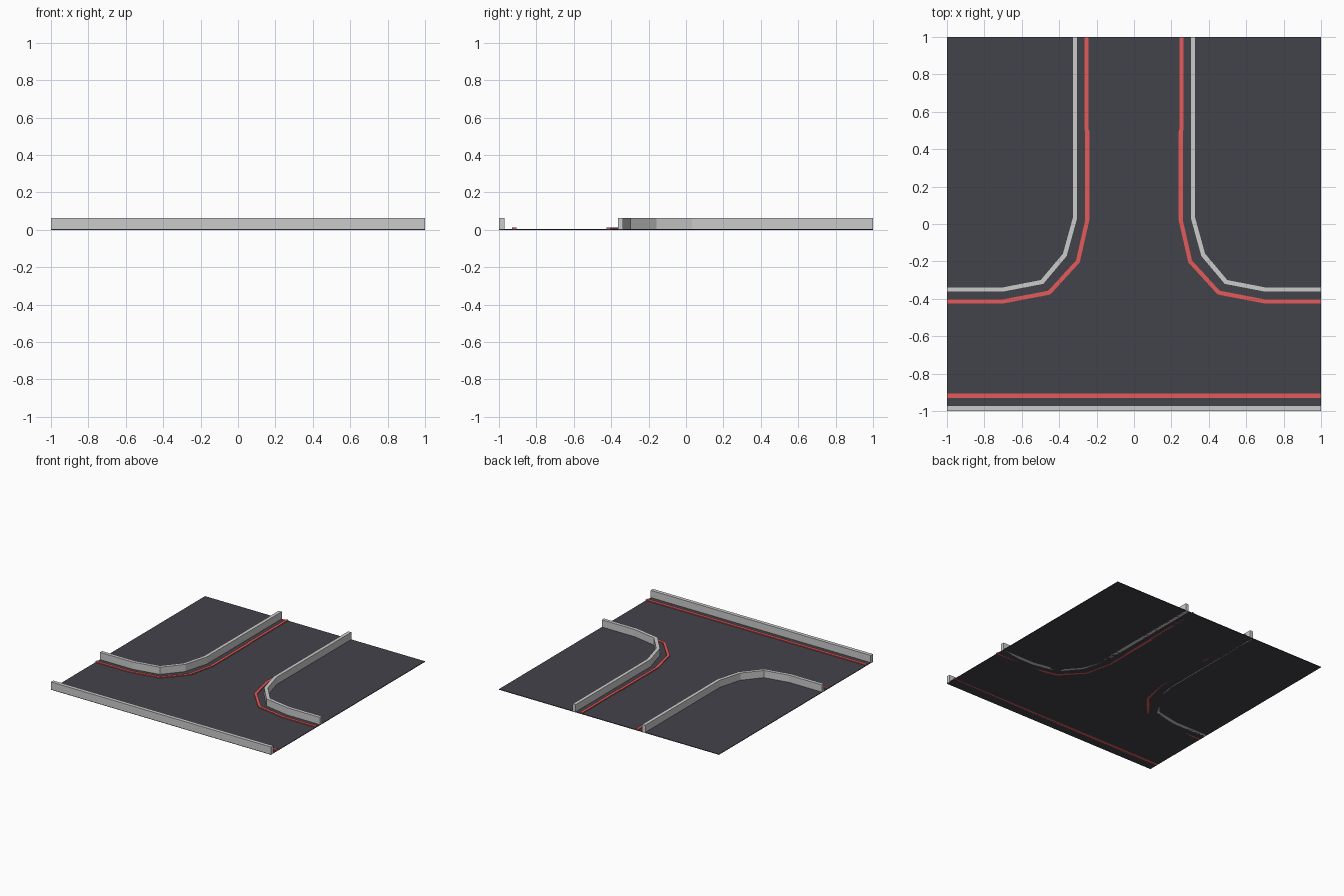
import bpy, bmesh
from mathutils import Vector

if "Cube" in bpy.data.objects:
    bpy.data.objects.remove(bpy.data.objects["Cube"])


def material(name, rgb):
    m = bpy.data.materials.new(name)
    m.diffuse_color = (*rgb, 1)
    m.use_nodes = True
    m.node_tree.nodes["Principled BSDF"].inputs["Base Color"].default_value = m.diffuse_color
    return m


asphalt = material("asphalt", (0.055, 0.055, 0.07))
red = material("red_paint", (0.78, 0.1, 0.1))


def strip(name, path, width, z0, z1, mat=None):
    """Rectangular section swept along a flat path with mitred corners."""
    pts = [Vector(p) for p in path]
    dirs = [(b - a).normalized() for a, b in zip(pts, pts[1:])]
    bm = bmesh.new()
    rings = []
    for i, p in enumerate(pts):
        d0, d1 = dirs[max(i - 1, 0)], dirs[min(i, len(dirs) - 1)]
        n0, n1 = Vector((-d0.y, d0.x)), Vector((-d1.y, d1.x))
        m = (n0 + n1).normalized()
        off = m * (width / 2 / m.dot(n0))
        rings.append([bm.verts.new((q.x, q.y, z)) for q, z in
                      ((p - off, z0), (p + off, z0), (p + off, z1), (p - off, z1))])
    for a, b in zip(rings, rings[1:]):
        for k in range(4):
            j = (k + 1) % 4
            bm.faces.new((a[k], a[j], b[j], b[k]))
    bm.faces.new(rings[0])
    bm.faces.new(rings[-1][::-1])
    bmesh.ops.recalc_face_normals(bm, faces=bm.faces)
    me = bpy.data.meshes.new(name)
    bm.to_mesh(me)
    bm.free()
    if mat:
        me.materials.append(mat)
    ob = bpy.data.objects.new(name, me)
    bpy.context.collection.objects.link(ob)
    return ob


GROUND, LINE, WALL = 0.005, 0.012, 0.064

# Road surface
strip("road_surface", [(-1, 0), (1, 0)], 2, 0, GROUND, asphalt)

# Straight barrier and line along the front edge
strip("front_barrier", [(-1, -0.985), (1, -0.985)], 0.03, 0, WALL)
strip("front_line", [(-1, -0.917), (1, -0.917)], 0.024, 0, LINE, red)

# Curved corner barriers and lines, mirrored left and right
barrier = [(0.316, 1), (0.316, 0.03), (0.37, -0.165), (0.492, -0.31), (0.70, -0.35), (1, -0.35)]
line = [(0.254, 1), (0.254, 0.505), (0.25, 0.495), (0.25, 0.02), (0.30, -0.2),
        (0.453, -0.367), (0.70, -0.414), (1, -0.414)]
for side, s in (("right", 1), ("left", -1)):
    strip(side + "_barrier", [(s * x, y) for x, y in barrier], 0.028, 0, WALL)
    strip(side + "_line", [(s * x, y) for x, y in line], 0.022, 0, LINE, red)
